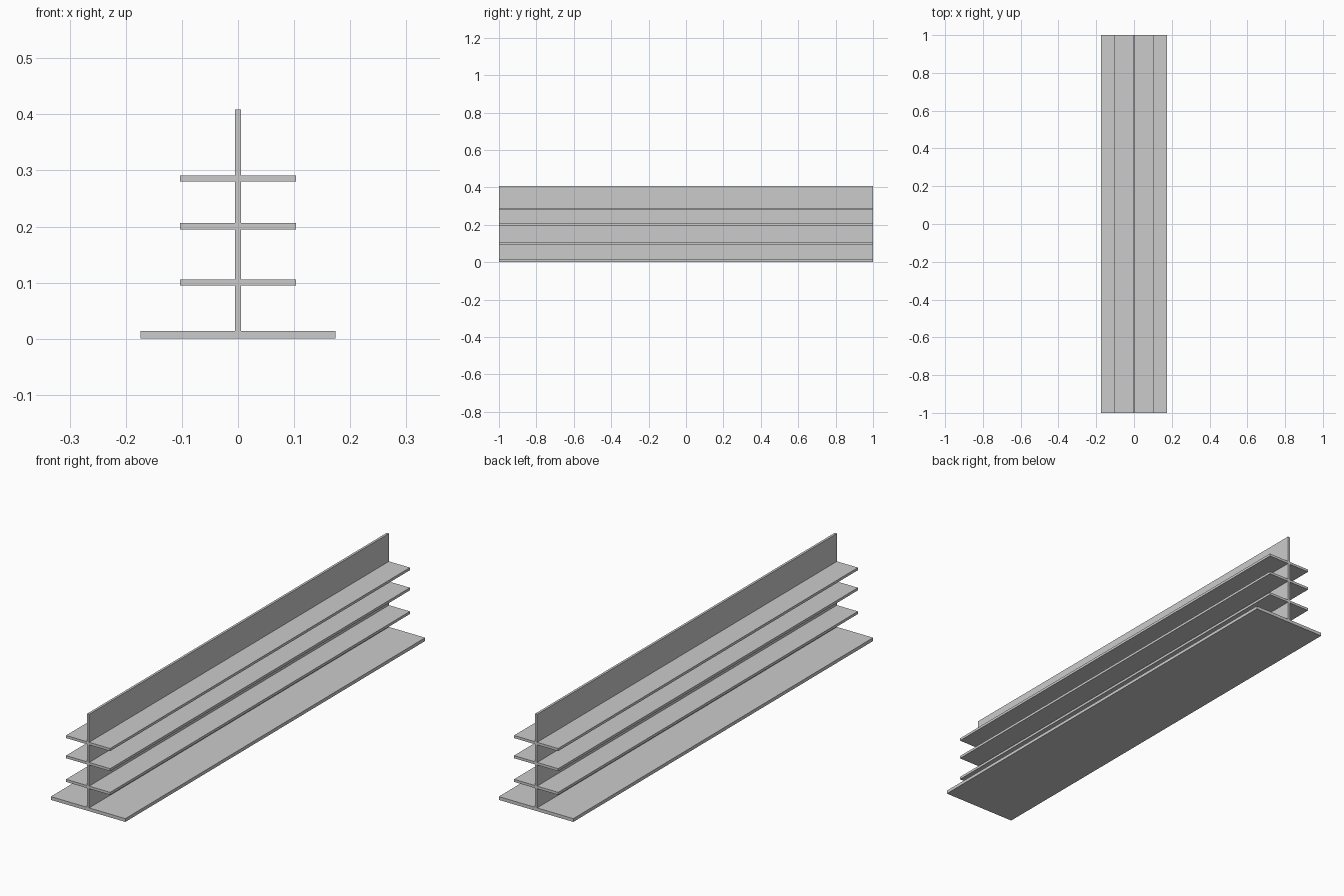
import bpy

cube = bpy.data.objects.get("Cube")
if cube:
    bpy.data.objects.remove(cube, do_unlink=True)

grey = bpy.data.materials.new("plain_grey")
grey.use_nodes = True
colour = (0.6, 0.6, 0.6, 1)
grey.diffuse_color = colour
grey.node_tree.nodes["Principled BSDF"].inputs["Base Color"].default_value = colour

LENGTH = 2.0


def board(name, width, bottom, top):
    """Full-length flat board centred on x and y."""
    bpy.ops.mesh.primitive_cube_add(size=1, location=(0, 0, (bottom + top) / 2))
    ob = bpy.context.object
    ob.name = name
    ob.scale = (width, LENGTH, top - bottom)
    bpy.ops.object.transform_apply(location=False, rotation=False, scale=True)
    ob.data.materials.append(grey)
    return ob


# Base plate and upright centre panel
board("base_plate", 0.348, 0, 0.014)
board("centre_panel", 0.01, 0.014, 0.409)

# Shelves crossing the panel
for label, z in (("lower", 0.1005), ("middle", 0.2005), ("upper", 0.2855)):
    board(label + "_shelf", 0.206, z - 0.0055, z + 0.0055)
